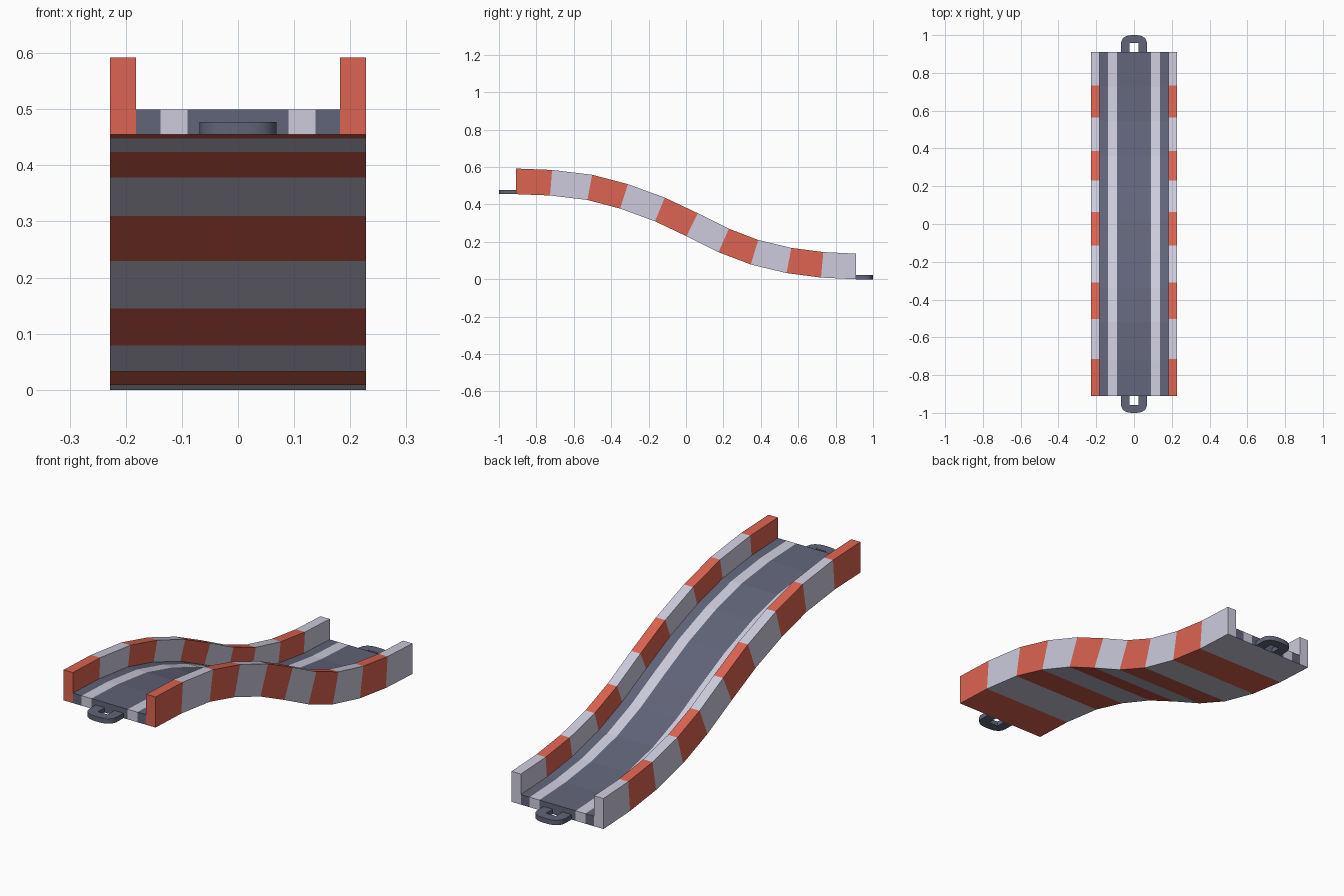
import bpy, bmesh, math
from mathutils import Vector

if "Cube" in bpy.data.objects:
    bpy.data.objects.remove(bpy.data.objects["Cube"])

def material(name, rgb):
    m = bpy.data.materials.new(name)
    m.diffuse_color = (*rgb, 1)
    m.use_nodes = True
    m.node_tree.nodes["Principled BSDF"].inputs["Base Color"].default_value = m.diffuse_color
    return m

MATS = [material("dark grey", (0.120, 0.128, 0.190)),
        material("pale grey", (0.61, 0.60, 0.72)),
        material("red", (0.72, 0.125, 0.082))]
DARK, PALE, RED = range(3)

# underside curve of the ramp (y, z), high at the front
PATH = [Vector(p) for p in (
    (-.91, .455), (-.727, .448), (-.527, .424), (-.352, .378), (-.166, .31), (.003, .23),
    (.174, .145), (.346, .079), (.538, .033), (.722, .009), (.91, 0))]
LAST = len(PATH) - 1

def point(i, x, h):
    """Point at height h above the underside, square to the slope."""
    if i in (0, LAST):
        n = Vector((0, 1))
    else:
        d = (PATH[i + 1] - PATH[i - 1]).normalized()
        n = Vector((-d.y, d.x))
    p = PATH[i] + n * h
    return (x, p.x, p.y)

def band(i):
    return PALE if i % 2 else RED

def finish(name, bm):
    bmesh.ops.remove_doubles(bm, verts=bm.verts, dist=1e-5)
    bmesh.ops.recalc_face_normals(bm, faces=bm.faces)
    me = bpy.data.meshes.new(name)
    bm.to_mesh(me)
    bm.free()
    for m in MATS:
        me.materials.append(m)
    ob = bpy.data.objects.new(name, me)
    bpy.context.collection.objects.link(ob)
    return ob

def sweep(name, xs, height, top_colour):
    """Sweep a rectangular section, cut at xs, along the path."""
    bm = bmesh.new()

    def quad(pts, colour):
        f = bm.faces.new([bm.verts.new(point(*p)) for p in pts])
        f.material_index = colour

    for i in range(LAST):
        for k in range(len(xs) - 1):
            a, b = xs[k], xs[k + 1]
            quad([(i, a, height), (i, b, height), (i + 1, b, height), (i + 1, a, height)],
                 top_colour(i, k))
            quad([(i, a, 0), (i + 1, a, 0), (i + 1, b, 0), (i, b, 0)], band(i))
        for x in (xs[0], xs[-1]):
            quad([(i, x, 0), (i + 1, x, 0), (i + 1, x, height), (i, x, height)], band(i))
    for i, seg in ((0, 0), (LAST, LAST - 1)):
        for k in range(len(xs) - 1):
            a, b = xs[k], xs[k + 1]
            quad([(i, a, 0), (i, b, 0), (i, b, height), (i, a, height)], top_colour(seg, k))
    return finish(name, bm)

# road slab with two painted lines
sweep("road", [-.182, -.138, -.09, .09, .138, .182], .045,
      lambda i, k: PALE if k in (1, 3) else DARK)

# striped side walls
for side, name in ((-1, "left_wall"), (1, "right_wall")):
    sweep(name, sorted((side * .182, side * .228)), .137, lambda i, k: band(i))

# connector loops at both ends: rounded outline with a square hole
def connector(name, sy, z):
    outer, inner = [(.069, .91)], [(.024, .91)]
    for j in range(17):
        a = math.pi * j / 16
        c, s = math.cos(a), math.sin(a)
        outer.append((.069 * math.copysign(abs(c) ** .75, c), .945 + .055 * s ** .75 if s > 1e-6 else .945))
        inner.append((max(-.024, min(.024, .07 * c)), .957))
    outer.append((-.069, .91))
    inner.append((-.024, .91))
    bm = bmesh.new()
    rows = [[bm.verts.new((x, sy * y, z + h)) for x, y in line]
            for line, h in ((outer, 0), (outer, .022), (inner, .022), (inner, 0))]
    for r in range(4):
        p, q = rows[r], rows[(r + 1) % 4]
        for j in range(len(p) - 1):
            bm.faces.new((p[j], p[j + 1], q[j + 1], q[j]))
    for j in (0, -1):
        bm.faces.new([r[j] for r in rows])
    bmesh.ops.dissolve_degenerate(bm, dist=1e-5, edges=bm.edges)
    ob = finish(name, bm)
    bpy.ops.object.select_all(action='DESELECT')
    ob.select_set(True)
    bpy.context.view_layer.objects.active = ob
    bpy.ops.object.shade_smooth_by_angle(angle=math.radians(40))

connector("front_connector", -1, .455)
connector("back_connector", 1, 0)
